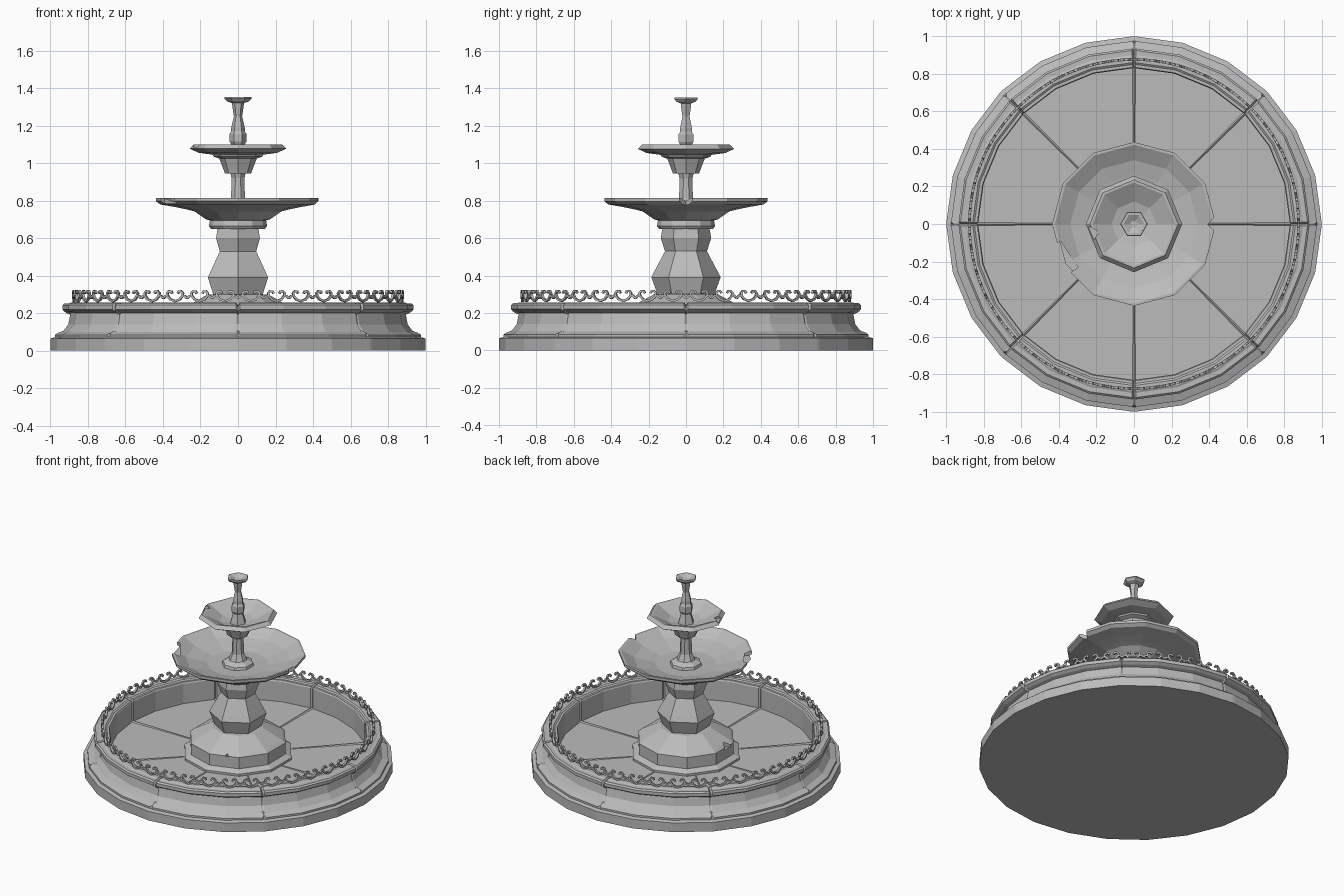
import bpy, bmesh, math
from mathutils import Matrix, Vector

if "Cube" in bpy.data.objects:
    bpy.data.objects.remove(bpy.data.objects["Cube"], do_unlink=True)

stone = bpy.data.materials.new("grey stone")
stone.use_nodes = True
GREY = (0.5, 0.5, 0.5, 1)
stone.diffuse_color = GREY
stone.node_tree.nodes["Principled BSDF"].inputs["Base Color"].default_value = GREY


def finish(name, bm):
    """Turn a bmesh into a flat-shaded stone object."""
    bmesh.ops.recalc_face_normals(bm, faces=bm.faces)
    mesh = bpy.data.meshes.new(name)
    bm.to_mesh(mesh)
    bm.free()
    mesh.materials.append(stone)
    obj = bpy.data.objects.new(name, mesh)
    bpy.context.collection.objects.link(obj)
    return obj


def even(sides, start=0):
    return [start + 360 * i / sides for i in range(sides)]


def revolve(name, profile, angles, tweak=None):
    """Closed solid swept round z; profile runs from axis to axis."""
    bm = bmesh.new()
    rings = []
    for r, z in profile:
        if r == 0:
            rings.append([bm.verts.new((0, 0, z))] * len(angles))
            continue
        ring = []
        for i, a in enumerate(angles):
            rr, zz = tweak(i, r, z) if tweak else (r, z)
            t = math.radians(a)
            ring.append(bm.verts.new((rr * math.cos(t), rr * math.sin(t), zz)))
        rings.append(ring)
    for low, high in zip(rings, rings[1:]):
        for i in range(len(angles)):
            j = (i + 1) % len(angles)
            corners = list(dict.fromkeys((low[i], low[j], high[j], high[i])))
            bm.faces.new(corners)
    return finish(name, bm)


def chip(obj, angle, radius, z, size, turn=0):
    """Break a piece out of a rim with a box whose centre is given in polar form."""
    bm = bmesh.new()
    place = (Matrix.Rotation(math.radians(angle), 4, "Z")
             @ Matrix.Translation((radius, 0, z))
             @ Matrix.Rotation(math.radians(turn), 4, "Z")
             @ Matrix.Diagonal((*size, 1)))
    bmesh.ops.create_cube(bm, size=1, matrix=place)
    cutter = finish("chip_cutter", bm)
    cutter.hide_render = True
    cut = obj.modifiers.new("chip", "BOOLEAN")
    cut.operation = "DIFFERENCE"
    cut.solver = "EXACT"
    cut.object = cutter
    bpy.context.view_layer.objects.active = obj
    bpy.ops.object.modifier_apply(modifier=cut.name)
    bpy.data.objects.remove(cutter, do_unlink=True)


# Basin wall and floor: eight blocks with grooved joints
joint_angles = []
for k in range(8):
    joint_angles += [k * 45 + a for a in (0, 0.6, 15, 30, 44.4)]


def joint(i, r, z):
    if i % 5 == 0 and r > 0.8 and z > 0.075:
        middle = Vector((0.88, 0.15))
        return middle + (Vector((r, z)) - middle) * 0.84
    return r, z


revolve("basin", [
    (0, 0), (1, 0), (1, 0.065), (0.975, 0.072), (0.975, 0.085), (0.935, 0.1),
    (0.905, 0.14), (0.893, 0.2), (0.915, 0.207), (0.935, 0.22), (0.935, 0.243),
    (0.925, 0.252), (0.9, 0.252), (0.89, 0.257), (0.86, 0.257), (0.85, 0.25),
    (0.835, 0.25), (0.83, 0.24), (0.83, 0.1), (0, 0.1)], joint_angles, joint)

# Scrolled cresting on the wall: a cup band with a pair of hooks per unit
UNITS, RAIL_R, THICK, HALF = 40, 0.877, 0.007, 0.006
PITCH = 2 * math.pi / UNITS
band = [(-0.5, 0.28), (-0.4, 0.292), (-0.3, 0.291), (-0.2, 0.274), (0, 0.264),
        (0.2, 0.274), (0.3, 0.291), (0.4, 0.292), (0.5, 0.28)]
hook = [(-0.3, 0.291), (-0.33, 0.306), (-0.26, 0.317), (-0.15, 0.316), (-0.12, 0.305)]
paths = [band, hook, [(-s, z) for s, z in hook]]


def ribbon(bm, path, turn):
    """Thin solid strip along a path drawn on the cylinder of the cresting."""
    flat = [Vector((s * PITCH * RAIL_R, z)) for s, z in path]
    sections = []
    for i, p in enumerate(flat):
        d = (flat[min(i + 1, len(flat) - 1)] - flat[max(i - 1, 0)]).normalized()
        n = Vector((-d.y, d.x)) * HALF
        section = []
        for side, depth in ((1, 1), (1, -1), (-1, -1), (-1, 1)):
            q = p + n * side
            r, a = RAIL_R + depth * THICK, turn + q.x / RAIL_R
            section.append(bm.verts.new((r * math.cos(a), r * math.sin(a), q.y)))
        sections.append(section)
    for a, b in zip(sections, sections[1:]):
        for i in range(4):
            j = (i + 1) % 4
            bm.faces.new((a[i], a[j], b[j], b[i]))
    bm.faces.new(sections[0])
    bm.faces.new(sections[-1][::-1])


bm = bmesh.new()
for k in range(UNITS):
    for path in paths:
        ribbon(bm, path, (k + 0.5) * PITCH)
finish("cresting", bm)

# Round pedestal standing on the basin floor
pedestal = revolve("pedestal", [
    (0, 0.09), (0.36, 0.09), (0.36, 0.115), (0.32, 0.135), (0.32, 0.215),
    (0.3, 0.23), (0.17, 0.3), (0, 0.3)], even(10, 18))
chip(pedestal, 183, 0.33, 0.235, (0.06, 0.1, 0.07), 45)
chip(pedestal, 290, 0.34, 0.235, (0.06, 0.08, 0.05), 45)

# Six-sided faceted column
revolve("main_column", [
    (0, 0.28), (0.145, 0.28), (0.185, 0.39), (0.165, 0.43), (0.112, 0.53),
    (0.135, 0.6), (0.125, 0.655), (0, 0.655)], even(6, 30))

# Large bowl with its collar
large_bowl = revolve("large_bowl", [
    (0, 0.65), (0.145, 0.65), (0.155, 0.665), (0.15, 0.695), (0.17, 0.7),
    (0.235, 0.745), (0.33, 0.765), (0.415, 0.78), (0.437, 0.797), (0.437, 0.815),
    (0.422, 0.815), (0.34, 0.77), (0.2, 0.735), (0, 0.73)], even(12))
chip(large_bowl, 1, 0.455, 0.81, (0.1, 0.075, 0.12), 45)
chip(large_bowl, 206, 0.43, 0.82, (0.1, 0.17, 0.07), 8)

# Upper column rising from the large bowl
revolve("upper_column", [
    (0, 0.72), (0.11, 0.72), (0.1, 0.75), (0.06, 0.77), (0.04, 0.815),
    (0.037, 0.92), (0.045, 0.95), (0, 0.95)], even(8, 22.5))

# Small bowl with tapered stem
small_bowl = revolve("small_bowl", [
    (0, 0.945), (0.07, 0.945), (0.077, 0.965), (0.1, 1.025), (0.13, 1.035),
    (0.135, 1.045), (0.21, 1.055), (0.257, 1.077), (0.235, 1.1), (0.222, 1.1),
    (0.12, 1.045), (0, 1.02)], even(8))
chip(small_bowl, 193, 0.235, 1.105, (0.06, 0.06, 0.04), 45)

# Spout
revolve("spout", [
    (0, 1.01), (0.06, 1.01), (0.05, 1.05), (0.036, 1.1), (0.045, 1.115),
    (0.045, 1.155), (0.036, 1.17), (0.036, 1.19), (0.022, 1.25), (0.03, 1.3),
    (0.032, 1.32), (0.06, 1.33), (0.073, 1.345), (0.07, 1.353), (0.055, 1.353),
    (0.02, 1.335), (0, 1.335)], even(6))
